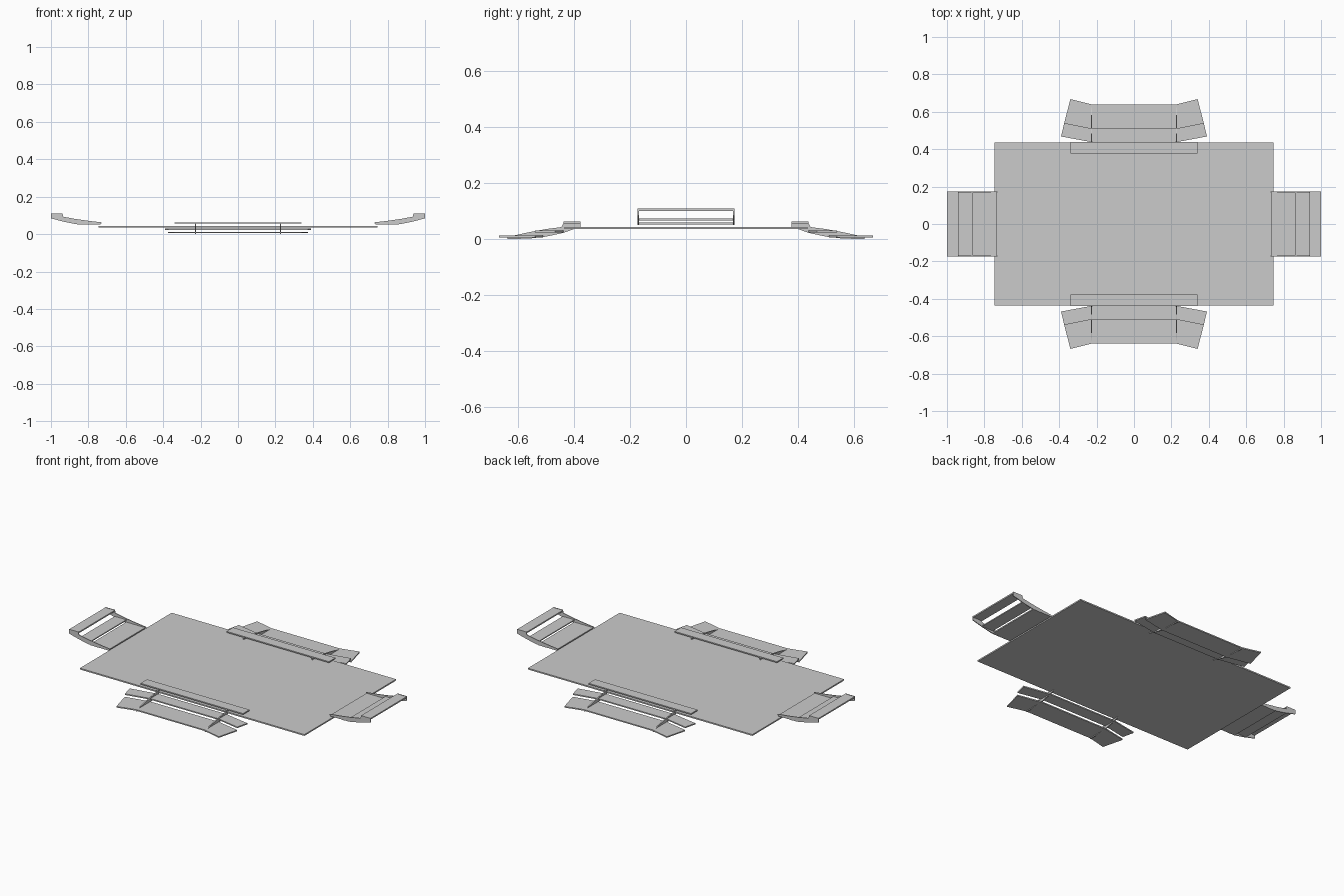
import bpy
from mathutils import Matrix, Vector

if "Cube" in bpy.data.objects:
    bpy.data.objects.remove(bpy.data.objects["Cube"])


def prism(name, pts, depth, place):
    """Extrude a 2D outline; place(u, v, w) maps it into space."""
    n = len(pts)
    verts = [place(u, v, w) for w in depth for u, v in pts]
    faces = [tuple(range(n))[::-1], tuple(range(n, 2 * n))]
    faces += [(i, (i + 1) % n, (i + 1) % n + n, i + n) for i in range(n)]
    me = bpy.data.meshes.new(name)
    me.from_pydata(verts, [], faces)
    import bmesh
    bm = bmesh.new()
    bm.from_mesh(me)
    bmesh.ops.recalc_face_normals(bm, faces=bm.faces)
    bm.to_mesh(me)
    bm.free()
    ob = bpy.data.objects.new(name, me)
    bpy.context.collection.objects.link(ob)
    return ob


def rect(x0, x1, y0, y1):
    return [(x0, y0), (x1, y0), (x1, y1), (x0, y1)]


def sym(half):
    """Mirror a half outline across x = 0."""
    return half + [(-x, y) for x, y in reversed(half)]


# main floor plate
prism("platform", rect(-.745, .745, -.435, .435), (.036, .044), lambda u, v, w: (u, v, w))

# side stairs: flared steps (outline, bottom, top)
side_steps = [
    ("upper_step", rect(-.34, .34, .377, .438), .056, .063),
    ("middle_step", sym([(.228, .438), (.39, .468), (.373, .54), (.228, .511)]), .023, .030),
    ("bottom_step", sym([(.228, .511), (.373, .54), (.34, .668), (.228, .64)]), .005, .012),
]
side_stringer = [(.377, .058), (.438, .058), (.445, .043), (.50, .036), (.56, .025), (.61, .014),
                 (.638, .010), (.638, 0), (.56, .002), (.50, .009), (.44, .022), (.377, .044)]

# end stairs rising away from the plate
end_steps = [
    ("low_step", rect(.735, .86, -.174, .174), .052, .059),
    ("mid_step", rect(.86, .937, -.174, .174), .067, .073),
    ("top_step", rect(.937, 1.0, -.174, .174), .101, .109),
]
end_stringer = [(.73, .063), (.80, .071), (.87, .081), (.935, .093), (.938, .110), (1.0, .110),
                (1.0, .084), (.93, .066), (.87, .054), (.82, .051), (.73, .057)]

for s, side, end in ((1, "back", "right"), (-1, "front", "left")):
    for name, pts, z0, z1 in side_steps:
        prism(f"{side}_{name}", pts, (z0, z1), lambda u, v, w: (u, s * v, w))
    for name, pts, z0, z1 in end_steps:
        prism(f"{end}_{name}", pts, (z0, z1), lambda u, v, w: (s * u, v, w))
    # stringers carrying the steps
    for k in (1, -1):
        prism(f"{side}_stringer", side_stringer, (.224, .231), lambda u, v, w: (k * w, s * u, v))
        prism(f"{end}_stringer", end_stringer, (.169, .174), lambda u, v, w: (s * u, k * w, v))
